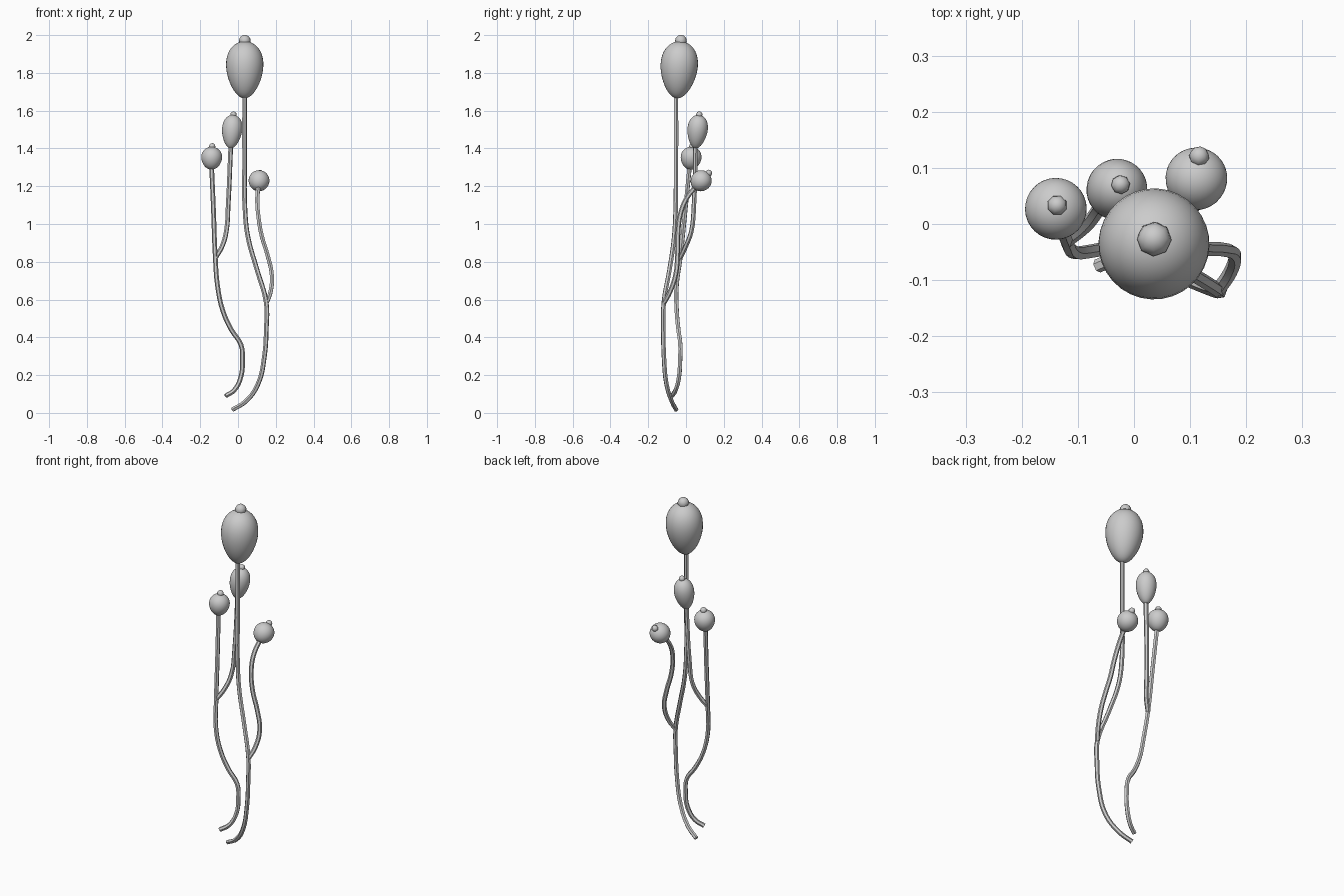
import bpy, math
from mathutils import Vector

if "Cube" in bpy.data.objects:
    bpy.data.objects.remove(bpy.data.objects["Cube"])


def finish(ob, angle):
    bpy.ops.object.select_all(action='DESELECT')
    ob.select_set(True)
    bpy.context.view_layer.objects.active = ob
    if ob.type != 'MESH':
        bpy.ops.object.convert(target='MESH')
    bpy.ops.object.shade_smooth_by_angle(angle=math.radians(angle))


def stem(name, pts, r=0.0125):
    # six-sided tube along a smooth path
    cu = bpy.data.curves.new(name, 'CURVE')
    cu.dimensions = '3D'
    cu.bevel_depth = r
    cu.bevel_resolution = 1
    cu.use_fill_caps = True
    cu.resolution_u = 4
    sp = cu.splines.new('BEZIER')
    sp.bezier_points.add(len(pts) - 1)
    for bp, p in zip(sp.bezier_points, pts):
        bp.co = p
        bp.handle_left_type = bp.handle_right_type = 'AUTO'
    ob = bpy.data.objects.new(name, cu)
    bpy.context.collection.objects.link(ob)
    bpy.context.view_layer.update()
    finish(ob, 40)


def pod(name, bottom, top, r, nub_r, egg=0.2):
    # egg-shaped seed pod along the bottom-top axis, with a small faceted nub
    a, b = Vector(bottom), Vector(top)
    axis = b - a
    rot = axis.to_track_quat('Z', 'Y').to_euler()
    bpy.ops.mesh.primitive_uv_sphere_add(segments=32, ring_count=20, radius=1,
                                         location=(a + b) / 2, rotation=rot)
    ob = bpy.context.object
    ob.name = name
    for v in ob.data.vertices:
        k = r * (1 + egg * v.co.z) / (1 + egg * egg / 2)
        v.co.x *= k
        v.co.y *= k
        v.co.z *= axis.length / 2
    finish(ob, 60)
    bpy.ops.mesh.primitive_uv_sphere_add(segments=8, ring_count=8, radius=nub_r,
                                         location=b + axis.normalized() * nub_r * 0.1, rotation=rot)
    nub = bpy.context.object
    nub.name = name + "_nub"
    finish(nub, 60)


# right plant: tall stem and its side branch
stem("tall_stem", [(-0.03, -0.052, 0.017), (0.04, -0.075, 0.06), (0.105, -0.103, 0.15),
                   (0.14, -0.117, 0.3), (0.15, -0.12, 0.45), (0.15, -0.118, 0.58),
                   (0.10, -0.087, 0.76), (0.055, -0.064, 0.92), (0.039, -0.056, 1.04),
                   (0.035, -0.053, 1.35), (0.035, -0.053, 1.69)])
stem("tall_stem_branch", [(0.15, -0.118, 0.58), (0.172, -0.085, 0.64), (0.179, -0.055, 0.73),
                          (0.155, -0.045, 0.84), (0.125, -0.043, 0.94), (0.107, -0.03, 1.05),
                          (0.102, 0.0, 1.13), (0.108, 0.052, 1.2)])

# left plant: short stem and its side branch
stem("short_stem", [(-0.065, -0.075, 0.09), (-0.02, -0.055, 0.12), (0.015, -0.037, 0.19),
                    (0.024, -0.031, 0.28), (0.016, -0.03, 0.36), (-0.035, -0.04, 0.44),
                    (-0.08, -0.049, 0.54), (-0.108, -0.05, 0.67), (-0.12, -0.03, 0.82),
                    (-0.13, -0.003, 1.08), (-0.14, 0.02, 1.31)])
stem("short_stem_branch", [(-0.12, -0.03, 0.82), (-0.085, -0.002, 0.88), (-0.062, 0.028, 0.96),
                           (-0.052, 0.042, 1.1), (-0.038, 0.05, 1.42)])

# seed pods
pod("large_pod", (0.035, -0.048, 1.665), (0.036, -0.027, 1.967), 0.099, 0.031)
pod("oval_pod", (-0.04, 0.05, 1.4), (-0.024, 0.07, 1.577), 0.054, 0.017)
pod("round_pod_left", (-0.142, 0.02, 1.288), (-0.137, 0.033, 1.408), 0.055, 0.018, 0.1)
pod("round_pod_right", (0.106, 0.04, 1.188), (0.116, 0.119, 1.268), 0.055, 0.018, 0.05)
